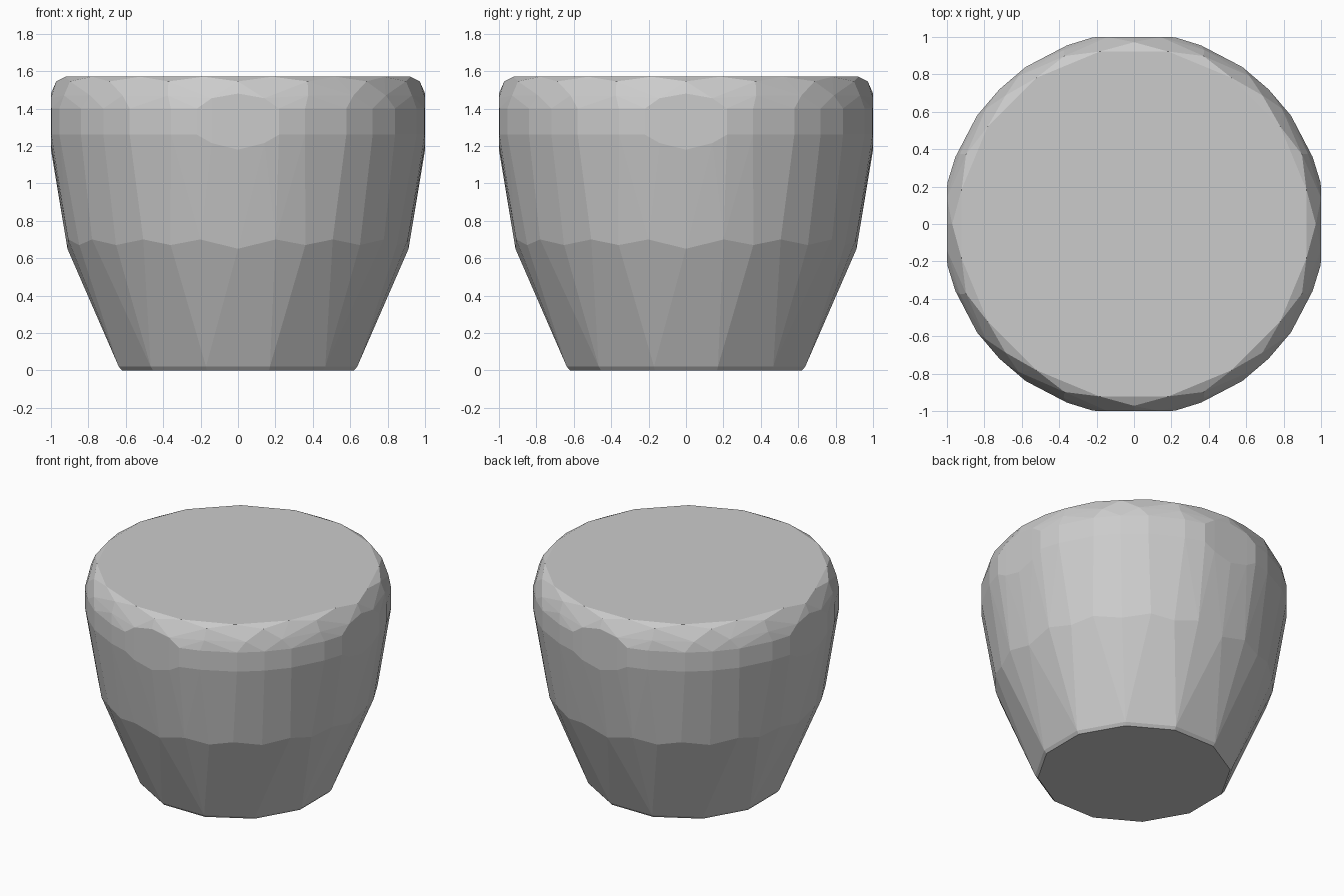
import bpy, bmesh
from math import sin, cos, radians

if "Cube" in bpy.data.objects:
    bpy.data.objects.remove(bpy.data.objects["Cube"])

bm = bmesh.new()


def ring(r, z, angles):
    """Points on a circle, repeated over all quarters and mirrored."""
    for quarter in range(4):
        for a in angles:
            for s in {a, -a}:
                t = radians(quarter * 90 + s)
                bm.verts.new((r * cos(t), r * sin(t), z))


# Foot: twelve-sided with a tiny chamfer
ring(0.642, 0.0, [15, 45])
ring(0.66, 0.02, [15, 45])

# Shoulder: slightly zigzag edge line
ring(0.912, 0.65, [0])
ring(0.93, 0.70, [12.5, 33])
ring(0.922, 0.67, [23, 45])

# Widest band, with a flat round facet on each of the four sides
ring(1.0, 1.18, [0])
ring(1.01, 1.215, [8])
for z in (1.26, 1.40):
    ring(1.022, z, [12.4])
    ring(1.02, z, [20.6, 34.6])
    ring(1.018, z, [45])
ring(1.01, 1.455, [8])
ring(1.0, 1.48, [0])
ring(1.003, 1.47, [22, 38])

# Rounded rim and flat top
ring(0.972, 1.545, [0, 22.5, 45])
ring(0.94, 1.57, [11.25, 33.75])

# Wrap the rings in one faceted skin and merge flat areas
hull = bmesh.ops.convex_hull(bm, input=bm.verts[:])
loose = [v for v in bm.verts if not v.link_faces]
bmesh.ops.delete(bm, geom=loose, context='VERTS')
bmesh.ops.dissolve_limit(bm, angle_limit=radians(1),
                         verts=bm.verts[:], edges=bm.edges[:])
bmesh.ops.recalc_face_normals(bm, faces=bm.faces[:])

mesh = bpy.data.meshes.new("tapered_pot_body")
bm.to_mesh(mesh)
bm.free()
bpy.context.collection.objects.link(bpy.data.objects.new("tapered_pot_body", mesh))
